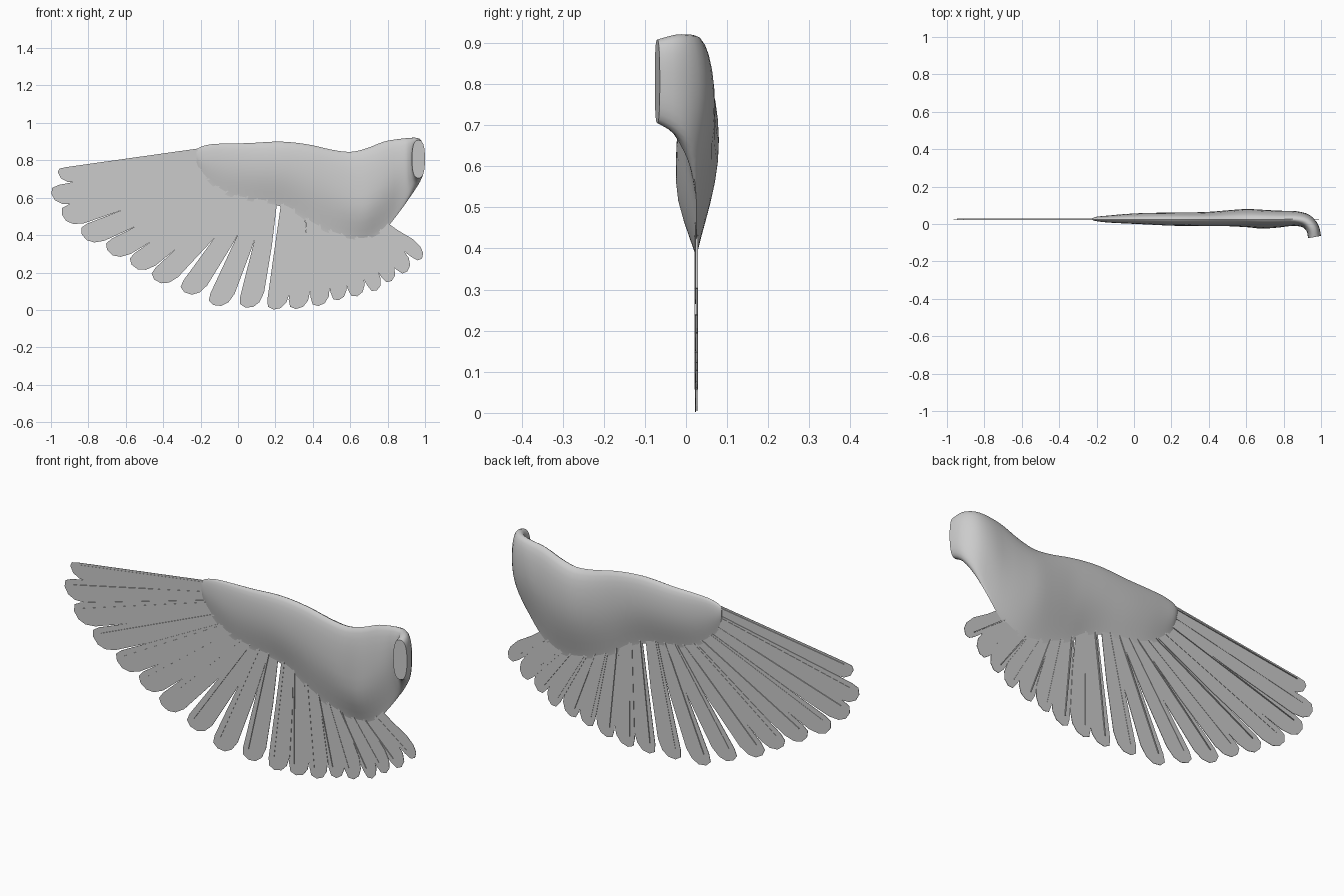
import bpy, bmesh, math
from mathutils import Vector

if "Cube" in bpy.data.objects:
    bpy.data.objects.remove(bpy.data.objects["Cube"])

MID = 0.025  # y of the feather plane


def finish(name, bm, angle=40):
    bmesh.ops.recalc_face_normals(bm, faces=bm.faces)
    me = bpy.data.meshes.new(name)
    bm.to_mesh(me)
    bm.free()
    ob = bpy.data.objects.new(name, me)
    bpy.context.collection.objects.link(ob)
    bpy.ops.object.select_all(action='DESELECT')
    ob.select_set(True)
    bpy.context.view_layer.objects.active = ob
    bpy.ops.object.shade_smooth_by_angle(angle=math.radians(angle))
    return ob


# Fleshy arm: x, y, turn, z low, z high, front depth, back depth, front peak
SECTIONS = [
    (-0.222, .025, 0, .79, .855, .004, .006, .5),
    (-0.20, .025, 0, .735, .872, .010, .014, .55),
    (-0.14, .025, 0, .665, .886, .017, .020, .6),
    (-0.05, .025, 0, .608, .890, .022, .028, .6),
    (0.06, .025, 0, .582, .892, .027, .034, .6),
    (0.20, .025, 0, .562, .900, .034, .036, .6),
    (0.30, .025, 0, .520, .895, .035, .037, .6),
    (0.40, .025, 0, .450, .880, .036, .040, .6),
    (0.50, .025, 0, .405, .857, .037, .048, .55),
    (0.60, .025, 0, .380, .845, .042, .055, .45),
    (0.69, .025, 0, .378, .865, .050, .051, .40),
    (0.78, .025, 0, .425, .900, .043, .046, .5),
    (0.86, .025, 5, .520, .914, .035, .044, .6),
    (0.92, .013, 32, .605, .920, .036, .040, .6),
    (0.955, -.025, 68, .675, .920, .035, .036, .5),
    (0.964, -.070, 80, .705, .908, .034, .036, .5)]


def spline(rows, steps):
    out = []
    for i in range(len(rows) - 1):
        a, b, c, d = (rows[max(0, min(len(rows) - 1, i + k))] for k in (-1, 0, 1, 2))
        for s in range(steps):
            t = s / steps
            out.append([q + .5 * t * (r - p + t * (2*p - 5*q + 4*r - w + t * (3*(q - r) + w - p)))
                        for p, q, r, w in zip(a, b, c, d)])
    return out + [list(rows[-1])]


def bulge(v, peak, blend):
    # teardrop with a thin lower edge, blending to a rounded slab
    if v < peak:
        tear = math.sin(math.pi / 2 * v / peak) ** 1.2
    else:
        tear = math.sqrt(max(0, 1 - ((v - peak) / (1 - peak)) ** 2))
    slab = max(0, 1 - abs(2 * v - 1) ** 2.6) ** (1 / 2.6)
    return tear * (1 - blend) + slab * blend


bm = bmesh.new()
rings = []
N = 14
for x, y, turn, lo, hi, front, back, peak in spline(SECTIONS, 3):
    a = math.radians(turn)
    blend = max(0, min(1, turn / 60))
    ring = []
    for k in range(2 * N):
        v = (1 - math.cos(math.pi * k / N)) / 2
        w = front * bulge(v, peak, blend) if k <= N else -back * bulge(v, .6, blend)
        ring.append(bm.verts.new((x - math.sin(a) * w, y - math.cos(a) * w, lo + (hi - lo) * v)))
    rings.append(ring)
for r, q in zip(rings, rings[1:]):
    for k in range(2 * N):
        j = (k + 1) % (2 * N)
        bm.faces.new((r[k], r[j], q[j], q[k]))
bm.faces.new(rings[0])
bm.faces.new(rings[-1])
finish("wing_arm", bm, 50)

# Feathers: root x, root z, tip x, tip z
FEATHERS = [
    (-.22, .85, -.965, .745), (-.22, .80, -1.0, .63), (-.20, .75, -.945, .52),
    (-.18, .69, -.84, .415), (-.14, .64, -.705, .33), (-.09, .61, -.575, .25),
    (-.03, .585, -.455, .17), (.03, .575, -.295, .10), (.09, .565, -.14, .03),
    (.15, .56, .03, .015), (.24, .54, .18, .003), (.30, .50, .30, .005),
    (.375, .49, .42, .02), (.44, .44, .53, .05), (.50, .42, .63, .07),
    (.56, .40, .735, .10), (.63, .40, .815, .15), (.69, .40, .90, .20),
    (.76, .43, .98, .27)]


def prism(bm, pts, y, half):
    # flat outline given a thickness in y
    f, b = ([bm.verts.new((p.x, y + s * half, p.y)) for p in pts] for s in (-1, 1))
    bm.faces.new(f)
    bm.faces.new(b[::-1])
    for i in range(len(pts)):
        j = (i + 1) % len(pts)
        bm.faces.new((f[i], f[j], b[j], b[i]))


for i, (rx, rz, tx, tz) in enumerate(FEATHERS):
    root, tip = Vector((rx, rz)), Vector((tx, tz))
    d = (tip - root).normalized()
    n = Vector((-d.y, d.x))  # towards the next feather
    root = root - d * .07
    length = (tip - root).length
    if i + 1 < len(FEATHERS):
        nxt = FEATHERS[i + 1]
        gap = abs((Vector(nxt[2:]) - tip).dot(n))
    else:
        gap = .085
    gap = max(.08, min(.125, gap))
    lead = .012 if i == 0 else .24 * gap
    # blade outline: distance back from the tip, sideways offset
    outline = [(length, -.012), (.05, -lead), (.012, -lead * .75), (0, .08 * gap),
               (.012, .4 * gap), (.045, .62 * gap), (.10, .72 * gap),
               (length * .55, .62 * gap), (length, .05)]
    y = MID - .0015 + .003 * (i % 2)
    bm = bmesh.new()
    prism(bm, [tip - d * u + n * s for u, s in outline], y, .001)
    finish(f"feather_blade_{i + 1}", bm, 30)
    # shaft ridge showing on both faces
    bm = bmesh.new()
    end = tip - d * .055
    prism(bm, [root - n * .004, end - n * .0015, end + n * .0015, root + n * .004], MID, .004)
    finish(f"feather_shaft_{i + 1}", bm, 30)
